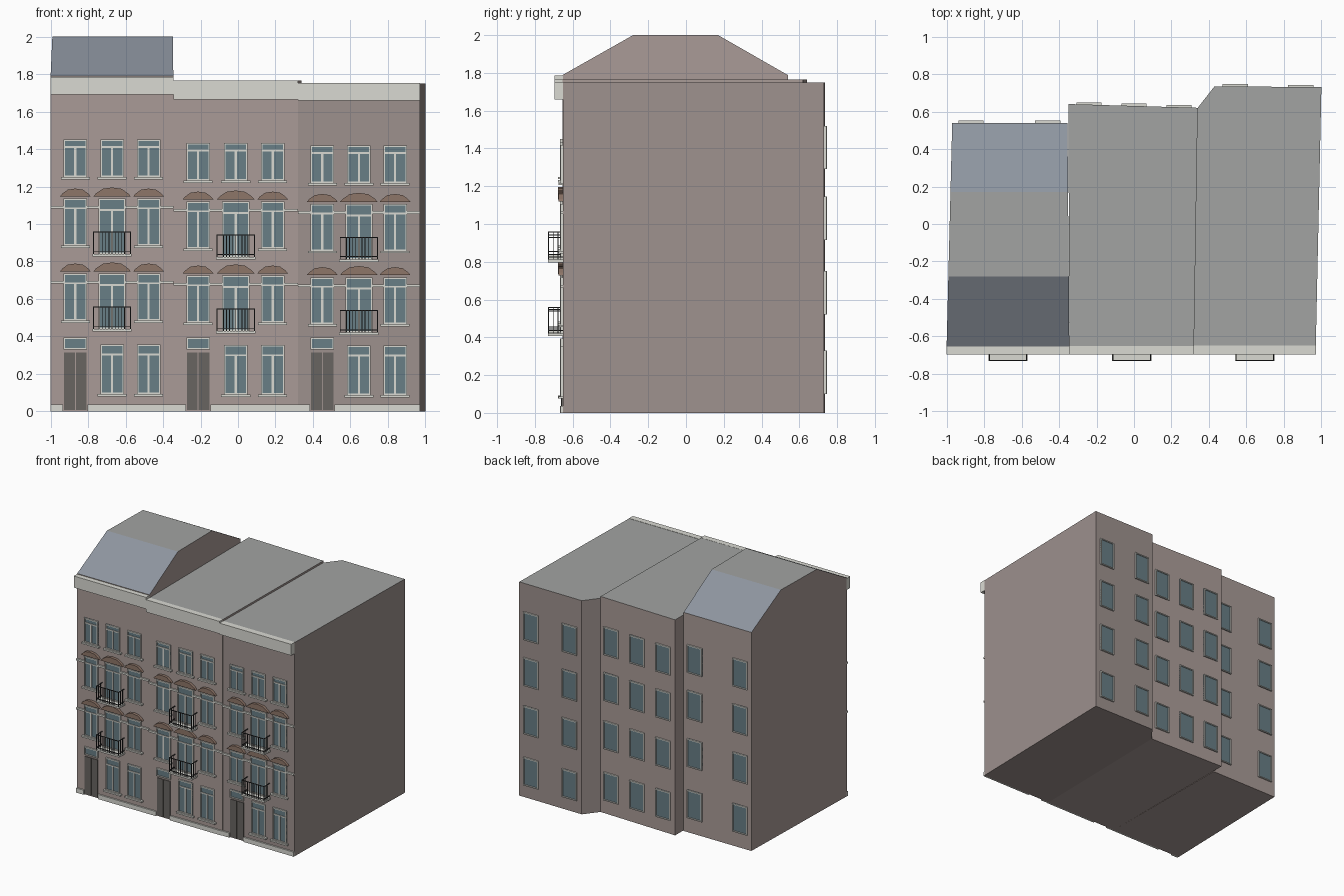
import bpy, bmesh

if "Cube" in bpy.data.objects:
    bpy.data.objects.remove(bpy.data.objects["Cube"])

def material(name, r, g, b):
    m = bpy.data.materials.new(name)
    m.diffuse_color = (r, g, b, 1)
    m.use_nodes = True
    m.node_tree.nodes["Principled BSDF"].inputs["Base Color"].default_value = m.diffuse_color
    return m

WALL = material("plaster", .40, .33, .31)
WALL_DARK = material("plaster_dark", .34, .285, .27)
ROOF = material("flat_roofing", .36, .37, .36)
SLATE = material("slate", .27, .30, .35)
WHITE = material("cream_trim", .70, .70, .65)
GLASS = material("window_glass", .14, .21, .24)
DOOR = material("door_paint", .14, .13, .12)
BROWN = material("brown_stone", .27, .18, .14)
IRON = material("iron", .04, .04, .04)

parts = {}

def part(name, *mats):
    if name not in parts:
        parts[name] = (bmesh.new(), mats)
    return parts[name][0]

def box(bm, x0, x1, y0, y1, z0, z1):
    loft(bm, [(x0, y0, z0), (x1, y0, z0), (x1, y1, z0), (x0, y1, z0)],
         [(x0, y0, z1), (x1, y0, z1), (x1, y1, z1), (x0, y1, z1)])

def loft(bm, ring_a, ring_b, end_mat=0):
    """Closed solid between two matching rings of points."""
    a = [bm.verts.new(p) for p in ring_a]
    b = [bm.verts.new(p) for p in ring_b]
    n = len(a)
    faces = [bm.faces.new((a[i], a[(i + 1) % n], b[(i + 1) % n], b[i])) for i in range(n)]
    bm.faces.new(a[::-1])
    bm.faces.new(b).material_index = end_mat
    return faces

def window(h, x, y, s, w, z0, z1, kind="front"):
    """Glazed window on a wall at y, facing s (-1 front, 1 back)."""
    f, g = part(h + "_window_frames", WHITE), part(h + "_window_glass", GLASS)
    def bar(bm, xa, xb, za, zb, d):
        box(bm, x + xa, x + xb, *sorted((y - s * .004, y + s * d)), za, zb)
    a, t = w / 2, .008
    bar(g, -a, a, z0, z1, .004)
    for k in (-1, 1):
        bar(f, *sorted((k * a, k * (a - t))), z0, z1, .012)
    bar(f, -a, a, z1 - t, z1, .012)
    bar(f, -a, a, z0, z0 + t, .012)
    if kind == "front":
        zt = z0 + (z1 - z0) * .78
        bar(f, -a, a, zt, zt + .009, .010)
        bar(f, -.006, .006, z0, zt, .010)
        bar(f, -a - .015, a + .015, z0 - .012, z0, .022)

def hood(h, x, y, w, z, ht):
    """Arched brown hood above a window."""
    prof = [(-1, 0), (1, 0), (.85, .35), (.5, .85), (0, 1), (-.5, .85), (-.85, .35)]
    loft(part(h + "_window_hoods", BROWN),
         [(x + u * w, y - .022, z + v * ht) for u, v in prof],
         [(x + u * w, y + .004, z + v * ht) for u, v in prof])

def balcony(h, x, y, z):
    slab, iron = part(h + "_balcony_slabs", WHITE), part(h + "_balcony_railings", IRON)
    yo, r, top = -.73, .102, z + .12
    box(slab, x - .105, x + .105, yo, y, z - .014, z)
    for zz in (z + .012, top - .005):
        box(iron, x - r, x + r, yo, yo + .005, zz, zz + .005)
        for k in (-r, r - .005):
            box(iron, x + k, x + k + .005, yo, y, zz, zz + .005)
    for i in range(-4, 5):
        bx = x + i * .0165
        box(iron, bx - .002, bx + .002, yo + .001, yo + .004, z, top)
    for k in (-r, r - .005):
        for yy in (yo, yo + .025, yo + .05):
            box(iron, x + k, x + k + .005, yy, yy + .004, z, top)

# house name, wall paint, footprint, wall top, facade y, cornice (bottom, top),
# front window columns, floor offsets, back columns, back wall y ends, back lift
houses = [
    ("left_house", WALL, [(-1, -.655), (-.345, -.655), (-.355, .54), (-.97, .54)],
     1.79, -.655, (1.69, 1.785), (-.868, -.672, -.477), 0, (-.46, -.87), (.54, .54), .02),
    ("middle_house", WALL, [(-.345, -.655), (.32, -.655), (.34, .62), (-.35, .64)],
     1.765, -.655, (1.665, 1.766), (-.213, -.012, .185), -.018, (.24, 0, -.24), (.64, .62), .01),
    ("right_house", WALL_DARK, [(.32, -.652), (.97, -.652), (1, .73), (.43, .735), (.34, .62)],
     1.75, -.652, (1.66, 1.752), (.45, .645, .838), -.032, (.89, .54), (.735, .73), 0),
]

for h, paint, foot, top, y, corn, cols, dz, back, yb, lift in houses:
    xl, xr = foot[0][0], foot[1][0]
    # walls with flat roof
    loft(part(h + "_walls", paint, ROOF), [(*p, 0) for p in foot], [(*p, top) for p in foot], 1)
    # cornice
    box(part(h + "_cornice", WHITE), xl, xr, -.697, y + .004, *corn)
    # plinth, interrupted by the door
    pl = part(h + "_plinth", WHITE)
    box(pl, xl, cols[0] - .065, y - .012, y + .004, 0, .037)
    box(pl, cols[0] + .065, xr, y - .012, y + .004, 0, .037)
    # double door with transom light
    d, x = part(h + "_door", DOOR), cols[0]
    box(d, x - .06, x - .003, y - .006, y + .004, .008, .315)
    box(d, x + .003, x + .06, y - .006, y + .004, .008, .315)
    window(h, x, y, -1, .125, .33, .395, "plain")
    # ground floor and top floor windows
    for x in cols[1:]:
        window(h, x, y, -1, .125, .092 + dz * .15, .357 + dz * .15)
    for x in cols:
        window(h, x, y, -1, .125, 1.25 + dz, 1.45 + dz)
    # two main floors with hoods, string courses and a balcony
    for base, k in ((.485, .6), (.885, .9)):
        b = base + dz * k
        edges = [xl]
        for i, x in enumerate(cols):
            mid = i == 1
            w = .145 if mid else .125
            window(h, x, y, -1, w, b - (.045 if mid else 0), b + .25)
            hood(h, x, y, .1 if mid else .082, b + .262, .048 if mid else .042)
            edges += [x - w / 2, x + w / 2]
        edges.append(xr)
        for i in range(0, len(edges), 2):
            box(part(h + "_string_courses", WHITE), edges[i], edges[i + 1],
                y - .012, y + .004, b + .197, b + .212)
        balcony(h, cols[1], y, b - .045)
    # rear windows
    bx0, bx1 = (foot[3][0], foot[2][0])
    for x in back:
        yy = yb[0] + (yb[1] - yb[0]) * (x - bx0) / (bx1 - bx0)
        for z in (.10, .52, .915, 1.29):
            window(h, x, yy, 1, .135, z + lift, z + lift + .23, "plain")

# mansard roof of the left house
prof = [(-.655, 1.788), (-.28, 2), (.17, 2), (.54, 1.788)]
def end(x0, x1):
    return [(x0 + (x1 - x0) * (y + .655) / 1.195, y, z) for y, z in prof]
bm = part("left_house_mansard_roof", WALL, SLATE, ROOF)
sides = loft(bm, end(-1, -.97), end(-.345, -.355))
for f, m in zip(sides, (1, 2, 1, 0)):
    f.material_index = m

for name, (bm, mats) in parts.items():
    bmesh.ops.recalc_face_normals(bm, faces=bm.faces)
    me = bpy.data.meshes.new(name)
    bm.to_mesh(me)
    bm.free()
    for m in mats:
        me.materials.append(m)
    bpy.context.collection.objects.link(bpy.data.objects.new(name, me))
